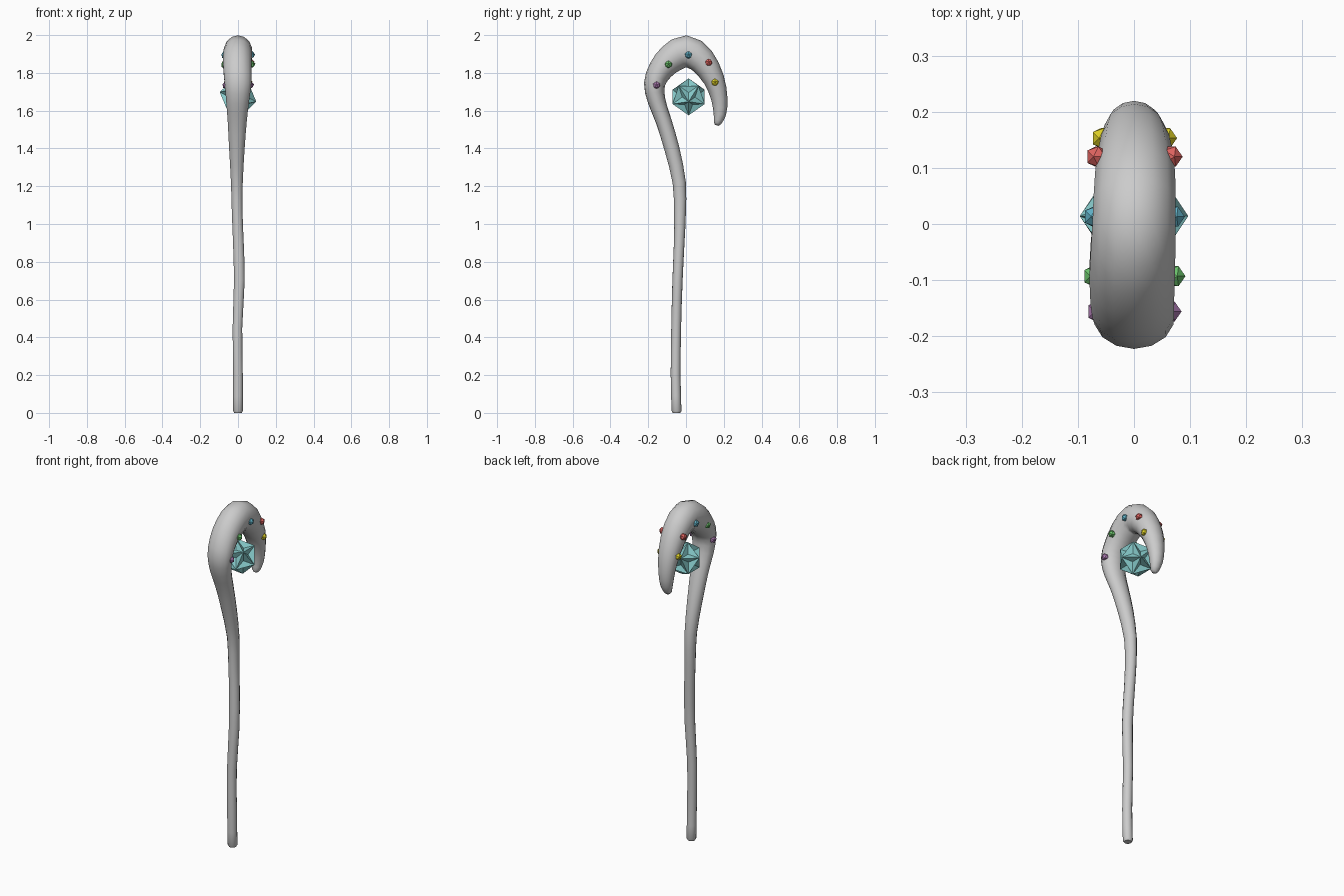
import bpy, bmesh, math
from mathutils import Vector, Matrix

if "Cube" in bpy.data.objects:
    bpy.data.objects.remove(bpy.data.objects["Cube"])

# Staff path: x, y, z, in-plane radius, sideways radius
PATH = [
    (0, -.05, .01, .026, .026), (0, -.055, .2, .026, .026), (-.003, -.052, .45, .026, .026),
    (.007, -.045, .7, .027, .029), (.002, -.036, .9, .028, .029), (-.004, -.032, 1.05, .031, .029),
    (-.006, -.036, 1.22, .035, .032), (-.006, -.075, 1.4, .040, .042), (-.004, -.12, 1.55, .042, .052),
    (-.002, -.155, 1.65, .047, .062), (0, -.167, 1.74, .056, .072), (-.003, -.135, 1.815, .066, .076),
    (-.003, -.077, 1.877, .078, .078), (0, 0, 1.914, .085, .076), (.002, .082, 1.868, .073, .073),
    (.002, .148, 1.765, .056, .062), (0, .177, 1.66, .043, .047), (0, .179, 1.58, .033, .035),
    (0, .166, 1.535, .020, .022),
]
SIDES, STEPS = 14, 2


def catmull(p0, p1, p2, p3, t):
    return [0.5 * (2 * b + (c - a) * t + (2 * a - 5 * b + 4 * c - d) * t * t
                   + (3 * b - a - 3 * c + d) * t ** 3) for a, b, c, d in zip(p0, p1, p2, p3)]


def new_object(name, bm, color=None):
    bmesh.ops.recalc_face_normals(bm, faces=bm.faces[:])
    mesh = bpy.data.meshes.new(name)
    bm.to_mesh(mesh)
    bm.free()
    ob = bpy.data.objects.new(name, mesh)
    bpy.context.collection.objects.link(ob)
    if color:
        mat = bpy.data.materials.new(name + "_color")
        mat.diffuse_color = (*color, 1)
        mat.use_nodes = True
        mat.node_tree.nodes["Principled BSDF"].inputs["Base Color"].default_value = mat.diffuse_color
        mesh.materials.append(mat)
    return ob


# Crooked staff: elliptical rings swept along the path
pts = []
n = len(PATH)
for i in range(n - 1):
    ctrl = [PATH[max(0, min(n - 1, i + k))] for k in (-1, 0, 1, 2)]
    pts += [catmull(*ctrl, s / STEPS) for s in range(STEPS)]
pts.append(list(PATH[-1]))
# rounded ends
first, last = pts[0], pts[-1]
pts.insert(0, [first[0], first[1], 0, .020, .020])
pts.append([last[0], last[1] - .004, last[2] - .012, .010, .010])

bm = bmesh.new()
rings = []
for i, (x, y, z, r_in, r_side) in enumerate(pts):
    a, b = pts[max(0, i - 1)], pts[min(len(pts) - 1, i + 1)]
    tan = Vector((0, b[1] - a[1], b[2] - a[2])).normalized()
    if i <= 1:
        tan = Vector((0, 0, 1))
    nor = Vector((0, tan.z, -tan.y))
    ring = []
    for k in range(SIDES):
        ang = 2 * math.pi * k / SIDES
        ring.append(bm.verts.new(Vector((x, y, z)) + nor * (r_in * math.cos(ang))
                                 + Vector((r_side * math.sin(ang), 0, 0))))
    rings.append(ring)
for lo, hi in zip(rings, rings[1:]):
    for k in range(SIDES):
        m = (k + 1) % SIDES
        bm.faces.new((lo[k], lo[m], hi[m], hi[k]))
bm.faces.new(rings[0])
bm.faces.new(rings[-1])
staff = new_object("crooked_staff", bm)
bpy.context.view_layer.objects.active = staff
staff.select_set(True)
bpy.ops.object.shade_smooth_by_angle(angle=math.radians(50))
staff.select_set(False)

# Large floating crystal: icosahedron with dented faces
bm = bmesh.new()
bmesh.ops.create_icosphere(bm, subdivisions=1, radius=.1)
bmesh.ops.poke(bm, faces=bm.faces[:], offset=-.02)
turn = Matrix.Rotation(math.radians(-12), 4, 'Y') @ Matrix.Rotation(math.pi, 4, 'Z')
bm.transform(Matrix.Translation((0, .014, 1.673)) @ turn)
new_object("crystal", bm, (.25, .62, .62))

# Small inlaid gems, one of each colour on both sides of the hook
GEMS = [
    ("yellow", .153, 1.75, .056, (.75, .65, .02)), ("red", .12, 1.855, .066, (.75, .13, .12)),
    ("blue", .013, 1.895, .070, (.12, .45, .58)), ("green", -.093, 1.845, .071, (.15, .55, .15)),
    ("purple", -.156, 1.735, .064, (.42, .2, .45)),
]
for name, y, z, x, color in GEMS:
    for side, sx in (("right", 1), ("left", -1)):
        bm = bmesh.new()
        bmesh.ops.create_icosphere(bm, subdivisions=1, radius=.021)
        bm.transform(Matrix.Translation((sx * x, y, z)) @ Matrix.Rotation(sx * .3, 4, 'Y'))
        new_object(f"{name}_gem_{side}", bm, color)
